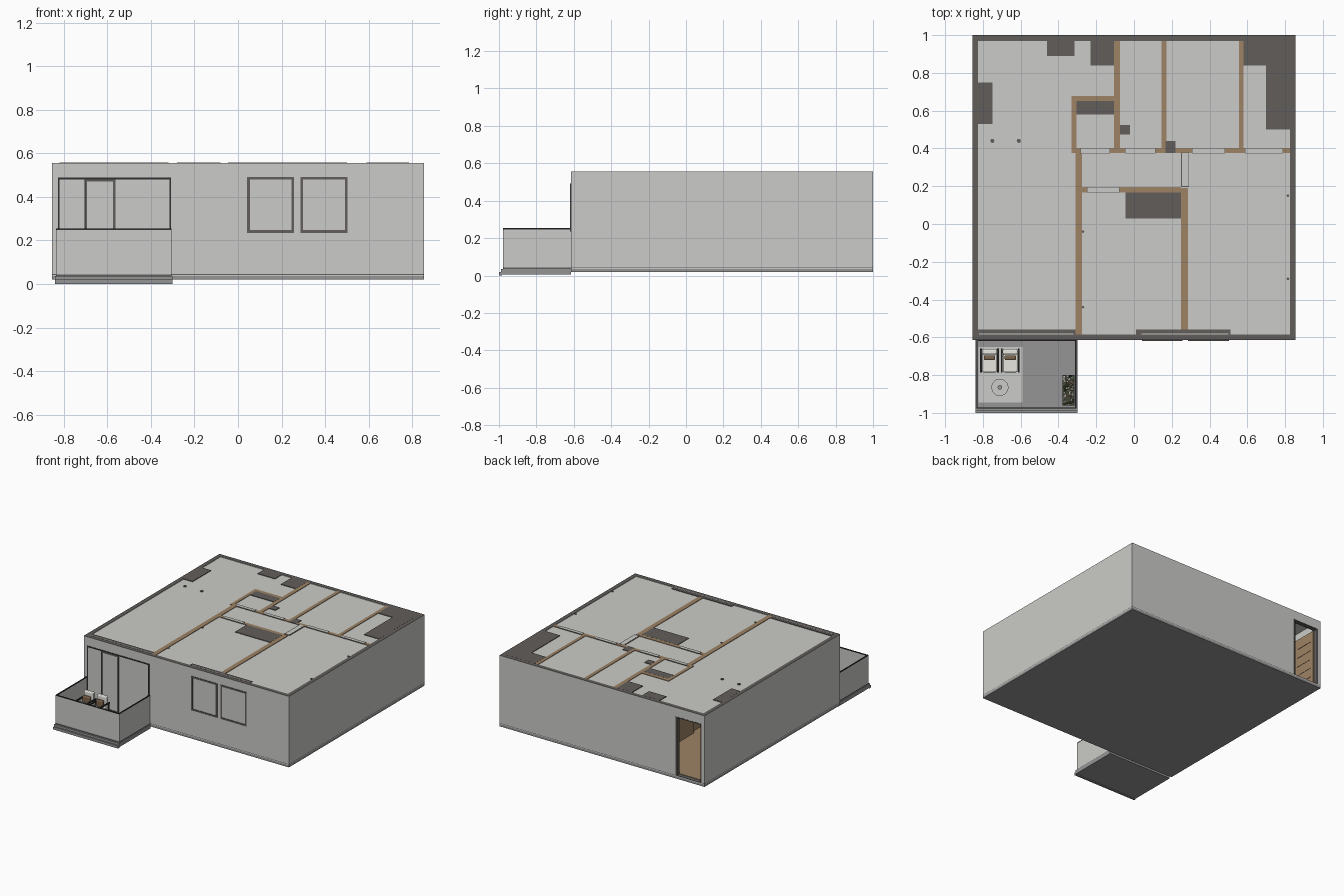
import bpy, math, random

random.seed(4)
if "Cube" in bpy.data.objects:
    bpy.data.objects.remove(bpy.data.objects["Cube"], do_unlink=True)


def material(name, r, g, b):
    m = bpy.data.materials.new(name)
    m.use_nodes = True
    m.diffuse_color = (r, g, b, 1)
    m.node_tree.nodes["Principled BSDF"].inputs["Base Color"].default_value = (r, g, b, 1)
    return m


PLASTER = material("pale plaster", 0.60, 0.60, 0.58)
DARK = material("dark wall cut", 0.12, 0.11, 0.105)
WOOD = material("tan wood", 0.34, 0.23, 0.13)
STONE = material("mid grey stone", 0.30, 0.30, 0.30)
BLACK = material("charcoal metal", 0.03, 0.03, 0.03)
WHITE = material("white fabric", 0.80, 0.79, 0.74)
BROWN = material("brown cushion", 0.20, 0.13, 0.07)
LEAF = material("dark leaf", 0.05, 0.06, 0.03)


def box(name, x, y, z, mat, top=None):
    """Box from (low, high) ranges, with an optional second colour on top."""
    cx, cy, cz = [(r[0] + r[1]) / 2 for r in (x, y, z)]
    bpy.ops.mesh.primitive_cube_add(size=1, location=(cx, cy, cz))
    o = bpy.context.object
    o.name = name
    o.scale = [r[1] - r[0] for r in (x, y, z)]
    bpy.ops.object.transform_apply(location=False, rotation=False, scale=True)
    o.data.materials.append(mat)
    if top:
        o.data.materials.append(top)
        for f in o.data.polygons:
            f.material_index = int(f.normal.z > 0.9)
    return o


def disc(name, x, y, z, r, h, mat, sides=24):
    bpy.ops.mesh.primitive_cylinder_add(vertices=sides, radius=r, depth=h, location=(x, y, z + h / 2))
    o = bpy.context.object
    o.name = name
    o.data.materials.append(mat)
    bpy.ops.object.shade_smooth_by_angle()
    return o


def frame(name, x, z, w, y, mat):
    """Flat rectangular frame on the front wall."""
    for i, (a, b) in enumerate([((x[0], x[0] + w), z), ((x[1] - w, x[1]), z),
                                ((x[0] + w, x[1] - w), (z[0], z[0] + w)),
                                ((x[0] + w, x[1] - w), (z[1] - w, z[1]))]):
        box(f"{name}_bar_{i}", a, y, b, mat)


X, FRONT, BACK, T = 0.855, -0.615, 1.0, 0.03
FLOOR, TOP, CEIL = 0.045, 0.555, 0.551
H = (FLOOR, TOP)

# Foundation, shadow gap and wooden floor
box("foundation", (-X, X), (FRONT, BACK), (0.02, 0.036), STONE)
box("floor_slab", (-X, X), (FRONT, BACK), (0.036, 0.042), PLASTER)
box("base_joint", (-X, X), (FRONT, BACK), (0.042, FLOOR), DARK)
box("wood_floor", (-X + T, X - T), (FRONT + T, BACK - T), (FLOOR, 0.048), WOOD)

# Outer walls with a doorway in the back
box("front_wall", (-X, X), (FRONT, FRONT + T), H, PLASTER, DARK)
for n, s in (("left", 1), ("right", -1)):
    box(n + "_wall", sorted((s * X, s * (X - T))), (FRONT + T, BACK - T), H, PLASTER, DARK)
DOOR = (-0.825, -0.62)
WALL_Y = (BACK - T, BACK)
box("back_wall", (DOOR[1], X), WALL_Y, H, PLASTER, DARK)
box("back_wall_pier", (-X, DOOR[0]), WALL_Y, H, PLASTER, DARK)
box("back_wall_lintel", DOOR, WALL_Y, (0.485, TOP), PLASTER, DARK)

# Entrance frame and the open door leaf
for i, x in enumerate(DOOR):
    box(f"entrance_jamb_{i}", (x - 0.005, x + 0.005), (BACK - T, BACK + 0.001), (FLOOR, 0.485), DARK)
box("entrance_head", DOOR, (BACK - T, BACK + 0.001), (0.48, 0.488), DARK)
box("entrance_door", (-0.823, -0.812), (0.77, 0.968), (0.05, 0.478), WOOD)
for i in range(1, 6):
    z = 0.05 + i * 0.07
    box(f"door_groove_{i}", (-0.812, -0.81), (0.80, 0.94), (z, z + 0.003), BROWN)

# Ceiling
box("ceiling", (-X + T, X - T), (FRONT + T, BACK - T), (0.54, CEIL), PLASTER)

# Inner partitions
partitions = [
    ((-0.31, -0.275), (-0.585, 0.38)), ((0.25, 0.285), (-0.585, 0.19)),
    ((-0.275, 0.25), (0.168, 0.195)), ((-0.33, 0.825), (0.375, 0.402)),
    ((-0.33, -0.305), (0.402, 0.65)), ((-0.33, -0.105), (0.65, 0.677)),
    ((-0.105, -0.075), (0.402, 0.97)), ((0.145, 0.172), (0.402, 0.97)),
    ((0.555, 0.58), (0.402, 0.97)), ((0.25, 0.285), (0.195, 0.375))]
for i, (x, y) in enumerate(partitions):
    box(f"partition_{i}", x, y, H, WOOD)

# Pale heads over the inner doors, edged in dark
ROW = (0.377, 0.4)
heads = [((-0.28, -0.13), ROW), ((-0.045, 0.11), ROW), ((0.31, 0.48), ROW),
         ((0.59, 0.785), ROW), ((-0.245, -0.08), (0.17, 0.193)), ((0.253, 0.288), (0.2, 0.375))]
for i, (x, y) in enumerate(heads):
    box(f"door_head_edge_{i}", (x[0] - 0.003, x[1] + 0.003), (y[0] - 0.003, y[1] + 0.003), (0.5, 0.556), DARK)
    box(f"door_head_{i}", x, y, (0.5, 0.557), PLASTER)

# Full-height cupboards, shafts and window boxes
cupboards = [
    ((-0.46, -0.315), (0.89, 0.97)), ((-0.23, -0.105), (0.84, 0.97)),
    ((0.58, 0.825), (0.84, 0.97)), ((0.70, 0.825), (0.5, 0.84)),
    ((-0.825, -0.75), (0.53, 0.75)), ((-0.305, -0.105), (0.58, 0.65)),
    ((-0.075, -0.02), (0.475, 0.525)), ((0.168, 0.22), (0.375, 0.44)),
    ((-0.045, 0.25), (0.03, 0.168)), ((-0.825, -0.31), (-0.585, -0.558)),
    ((0.01, 0.51), (-0.585, -0.558))]
for i, (x, y) in enumerate(cupboards):
    box(f"cupboard_{i}", x, y, (0.048, 0.5555), DARK)
for i, x in enumerate([(-0.82, -0.32), (0.04, 0.5)]):
    box(f"blind_slot_{i}", x, (-0.586, -0.58), (0.5, 0.557), PLASTER)

# Ceiling spots
for i, (x, y, r) in enumerate([(-0.75, 0.44, 0.011), (-0.61, 0.44, 0.011), (-0.27, -0.04, 0.007),
                               (-0.27, -0.44, 0.007), (0.815, 0.15, 0.007), (0.815, -0.29, 0.007)]):
    disc(f"spot_{i}", x, y, 0.54, r, 0.0165, DARK, 12)

# Front windows and balcony glazing
FY = (FRONT - 0.004, FRONT + 0.002)
frame("window_a", (0.042, 0.258), (0.235, 0.492), 0.012, FY, DARK)
frame("window_b", (0.287, 0.503), (0.235, 0.492), 0.012, FY, DARK)
frame("balcony_glazing", (-0.827, -0.307), (FLOOR, 0.488), 0.008, FY, BLACK)
frame("balcony_door", (-0.705, -0.562), (FLOOR, 0.482), 0.012, FY, DARK)
box("balcony_mullion", (-0.706, -0.7), (FRONT - 0.005, FRONT), (FLOOR, 0.485), BLACK)

# Balcony shell
BX, BY = (-0.835, -0.305), (-0.978, FRONT)
box("balcony_base", (-0.84, -0.3), (-0.99, FRONT), (0.005, 0.036), STONE)
box("balcony_step", (-0.84, -0.3), (-1.0, -0.985), (0, 0.02), STONE)
box("balcony_joint", BX, BY, (0.036, 0.042), DARK)
box("balcony_floor", BX, BY, (0.042, 0.046), STONE)
parapets = [(BX, (BY[0], BY[0] + 0.007)), ((BX[0], BX[0] + 0.007), BY), ((BX[1] - 0.007, BX[1]), BY)]
for i, (x, y) in enumerate(parapets):
    box(f"parapet_{i}", x, y, (0.042, 0.247), PLASTER)
    box(f"parapet_cap_{i}", x, y, (0.247, 0.254), BLACK)

# Rug, table and armchairs
box("rug", (-0.822, -0.59), (-0.945, -0.65), (0.046, 0.05), PLASTER)
disc("table_foot", -0.71, -0.865, 0.05, 0.025, 0.006, STONE)
disc("table_stem", -0.71, -0.865, 0.05, 0.006, 0.07, STONE)
disc("table_top", -0.71, -0.865, 0.12, 0.045, 0.006, PLASTER, 32)
disc("table_bowl", -0.71, -0.865, 0.126, 0.012, 0.008, STONE)
for n, x in (("right", -0.765), ("left", -0.655)):
    seat = [box(n + "_chair_seat", (x - 0.038, x + 0.038), (-0.785, -0.67), (0.08, 0.112), WHITE),
            box(n + "_chair_back", (x - 0.04, x + 0.04), (-0.69, -0.662), (0.08, 0.185), WHITE),
            box(n + "_chair_cushion", (x - 0.03, x + 0.03), (-0.72, -0.695), (0.112, 0.16), BROWN)]
    for o in seat:
        bevel = o.modifiers.new("soft_edges", "BEVEL")
        bevel.width, bevel.segments = 0.007, 3
    for s in (-1, 1):
        ax = x + s * 0.045
        box(f"{n}_chair_arm_{s}", (ax - 0.004, ax + 0.004), (-0.785, -0.66), (0.13, 0.138), BLACK)
        for y in (-0.78, -0.667):
            box(f"{n}_chair_leg_{s}", (ax - 0.004, ax + 0.004), (y - 0.004, y + 0.004), (0.05, 0.13), BLACK)

# Planter with pale blossom and dark leaves
box("planter", (-0.378, -0.316), (-0.96, -0.8), (0.046, 0.12), WHITE, LEAF)
for i in range(90):
    bpy.ops.mesh.primitive_ico_sphere_add(
        subdivisions=1, radius=random.uniform(0.004, 0.009),
        location=(random.uniform(-0.374, -0.32), random.uniform(-0.955, -0.805), random.uniform(0.12, 0.17)))
    o = bpy.context.object
    o.name = f"planting_{i}"
    o.scale.z = 0.5
    o.data.materials.append((WHITE, WHITE, LEAF, BROWN)[i % 4])
